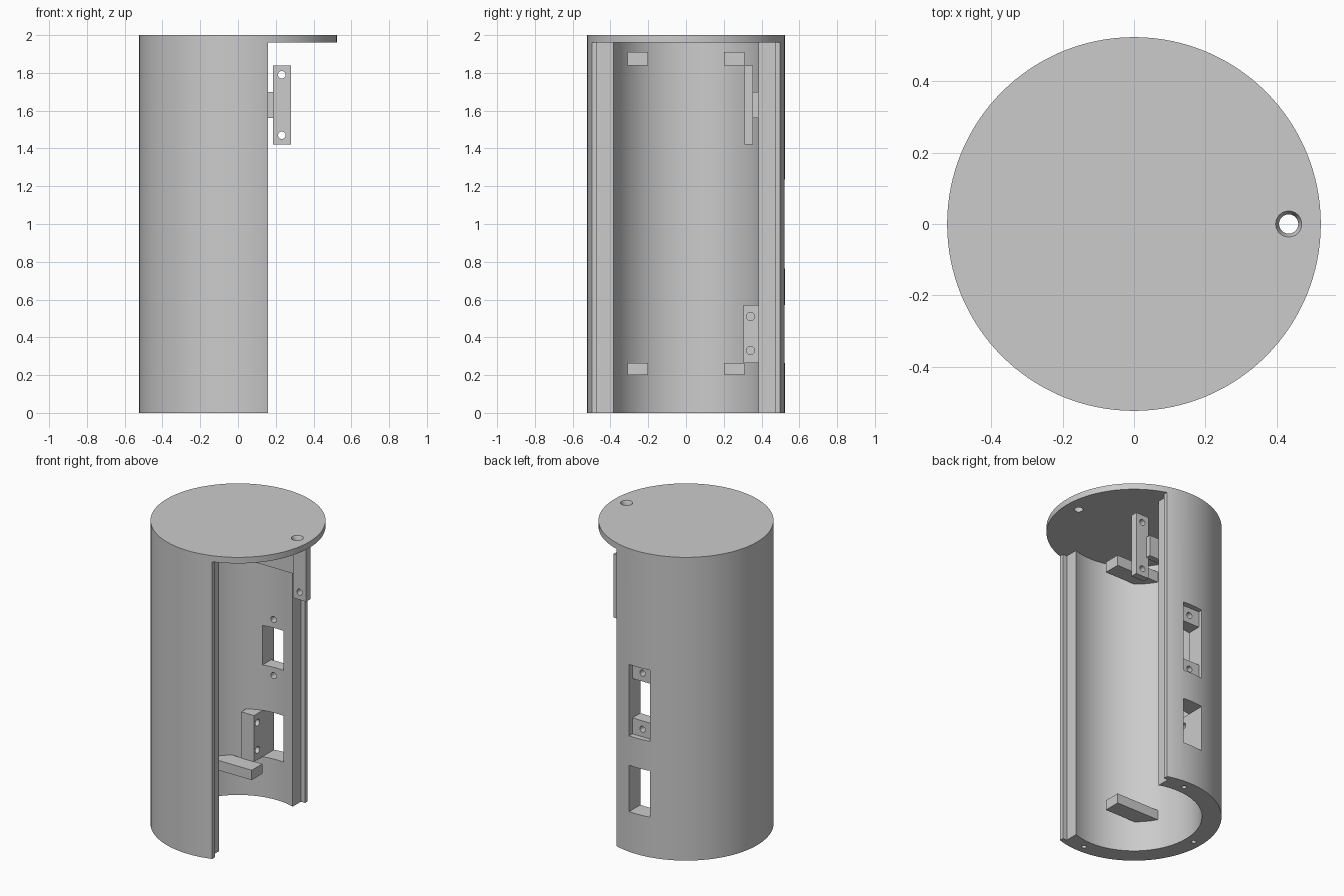
import bpy, math
from mathutils import Matrix

if "Cube" in bpy.data.objects:
    bpy.data.objects.remove(bpy.data.objects["Cube"])

R, R_IN = 0.523, 0.406        # outer and inner radius of the shell
WX0, WX1 = -0.097, 0.05       # side limits of the rear openings

grey = bpy.data.materials.new("plain grey")
grey.diffuse_color = (0.6, 0.6, 0.6, 1)
grey.use_nodes = True
grey.node_tree.nodes["Principled BSDF"].inputs["Base Color"].default_value = grey.diffuse_color


def box(name, x, y, z):
    """Box given by its limits on each axis."""
    bpy.ops.mesh.primitive_cube_add(size=1)
    o = bpy.context.object
    o.name = name
    m = Matrix.Translation([(a + b) / 2 for a, b in (x, y, z)])
    o.data.transform(m @ Matrix.Diagonal((x[1] - x[0], y[1] - y[0], z[1] - z[0], 1)))
    return o


def rod(name, r, length, at, axis="Z", segs=24, r2=None):
    """Cylinder (or cone) centred on a point along one axis."""
    bpy.ops.mesh.primitive_cone_add(vertices=segs, radius1=r, radius2=r if r2 is None else r2, depth=length)
    o = bpy.context.object
    o.name = name
    turn = {"Z": Matrix(), "X": Matrix.Rotation(math.pi / 2, 4, "Y"),
            "Y": Matrix.Rotation(math.pi / 2, 4, "X")}[axis]
    o.data.transform(Matrix.Translation(at) @ turn)
    return o


def apply_bool(o, tool, op="DIFFERENCE"):
    mod = o.modifiers.new("bool", "BOOLEAN")
    mod.operation, mod.solver, mod.object = op, "EXACT", tool
    bpy.context.view_layer.objects.active = o
    bpy.ops.object.modifier_apply(modifier=mod.name)
    bpy.data.objects.remove(tool)


def finish(o):
    o.data.materials.clear()
    o.data.materials.append(grey)
    bpy.ops.object.select_all(action="DESELECT")
    o.select_set(True)
    bpy.context.view_layer.objects.active = o
    bpy.ops.object.shade_smooth_by_angle(angle=math.radians(30))


# Shell with closed lid, open along one side with a stepped edge
shell = rod("shell", R, 2.0, (0, 0, 1.0), segs=128)
apply_bool(shell, rod("bore", R_IN, 2.96, (0, 0, 0.48), segs=128))
apply_bool(shell, box("side_cut", (0.16, 1), (-1, 1), (-1, 1.96)))
apply_bool(shell, box("step_cut", (0.13, 0.5), (-0.47, 0.47), (-1, 1.96)))

# Countersunk hole in the lid
apply_bool(shell, rod("lid_hole", 0.027, 0.3, (0.433, 0, 1.98)))
apply_bool(shell, rod("countersink", 0.027, 0.022, (0.433, 0, 1.99), r2=0.037))

# Screw holes in the bottom rim
for x, y in ((0, 0.465), (0, -0.465), (-0.465, 0)):
    apply_bool(shell, rod("rim_hole", 0.015, 0.24, (x, y, 0), segs=16))

# Rear openings: stepped switch pocket with two screw holes, and a lower window
apply_bool(shell, box("pocket", (WX0, WX1), (0.487, 0.7), (0.765, 1.235)))
apply_bool(shell, box("opening", (WX0, WX1), (0.3, 0.7), (0.87, 1.13)))
for z in (0.815, 1.185):
    apply_bool(shell, rod("pocket_hole", 0.02, 0.4, (-0.024, 0.45, z), "Y"))
apply_bool(shell, box("window", (WX0, WX1), (0.25, 0.7), (0.265, 0.57)))
finish(shell)

# Four support bars reaching in from the wall
for level, z in (("lower", (0.2, 0.265)), ("upper", (1.84, 1.91))):
    for side, y in (("front", (-0.31, -0.2)), ("back", (0.2, 0.31))):
        bar = box(f"{level}_{side}_support", (-0.5, -0.04), y, z)
        apply_bool(bar, rod("trim", R_IN + 0.01, 3, (0, 0, 1), segs=128), "INTERSECT")
        finish(bar)

# Mounting block beside the lower window
block = box("mounting_block", (-0.19, WX0), (0.305, 0.42), (0.265, 0.57))
apply_bool(block, rod("trim", R_IN + 0.01, 3, (0, 0, 1), segs=128), "INTERSECT")
for z in (0.33, 0.51):
    apply_bool(block, rod("block_hole", 0.022, 0.12, (WX0, 0.342, z), "X"))
finish(block)

# Bracket near the top: arm from the wall and a plate with two holes
bracket = box("bracket", (0.185, 0.28), (0.31, 0.355), (1.42, 1.84))
apply_bool(bracket, box("arm", (-0.135, 0.2), (0.345, 0.385), (1.56, 1.70)), "UNION")
for z in (1.47, 1.79):
    apply_bool(bracket, rod("bracket_hole", 0.02, 0.3, (0.232, 0.33, z), "Y"))
finish(bracket)
